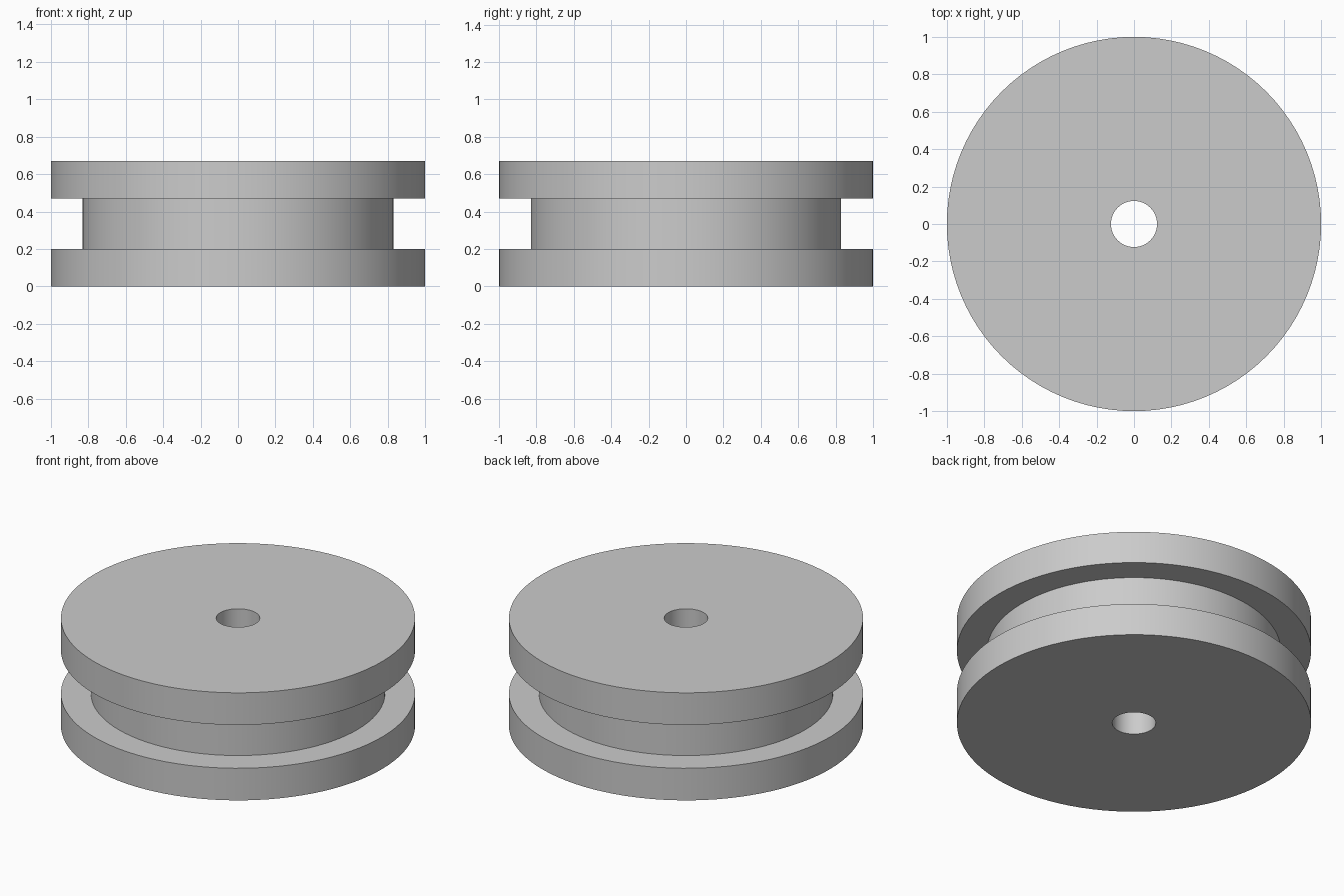
import bpy
import bmesh
from math import cos, sin, tau, radians

cube = bpy.data.objects.get("Cube")
if cube:
    bpy.data.objects.remove(cube, do_unlink=True)

SEGMENTS = 96
RIM, GROOVE, BORE = 1.0, 0.83, 0.123
HEIGHT, FLANGE = 0.67, 0.2

grey = bpy.data.materials.new("plain grey")
grey.use_nodes = True
colour = (0.6, 0.6, 0.6, 1)
grey.diffuse_color = colour
grey.node_tree.nodes["Principled BSDF"].inputs["Base Color"].default_value = colour

# Closed cross-section: bore, lower flange, groove, upper flange
profile = [
    (BORE, 0), (RIM, 0), (RIM, FLANGE), (GROOVE, FLANGE),
    (GROOVE, HEIGHT - FLANGE), (RIM, HEIGHT - FLANGE), (RIM, HEIGHT), (BORE, HEIGHT),
]

# Revolve the cross-section around the axle
bm = bmesh.new()
rings = [
    [bm.verts.new((r * cos(tau * i / SEGMENTS), r * sin(tau * i / SEGMENTS), z))
     for i in range(SEGMENTS)]
    for r, z in profile
]
for k, ring in enumerate(rings):
    upper = rings[(k + 1) % len(rings)]
    for i in range(SEGMENTS):
        j = (i + 1) % SEGMENTS
        bm.faces.new((ring[i], ring[j], upper[j], upper[i]))
bmesh.ops.recalc_face_normals(bm, faces=bm.faces)

mesh = bpy.data.meshes.new("pulley_wheel")
bm.to_mesh(mesh)
bm.free()
mesh.materials.append(grey)
wheel = bpy.data.objects.new("pulley_wheel", mesh)
bpy.context.collection.objects.link(wheel)

# Smooth round walls with crisp rims
bpy.ops.object.select_all(action="DESELECT")
wheel.select_set(True)
bpy.context.view_layer.objects.active = wheel
bpy.ops.object.shade_smooth_by_angle(angle=radians(30))
